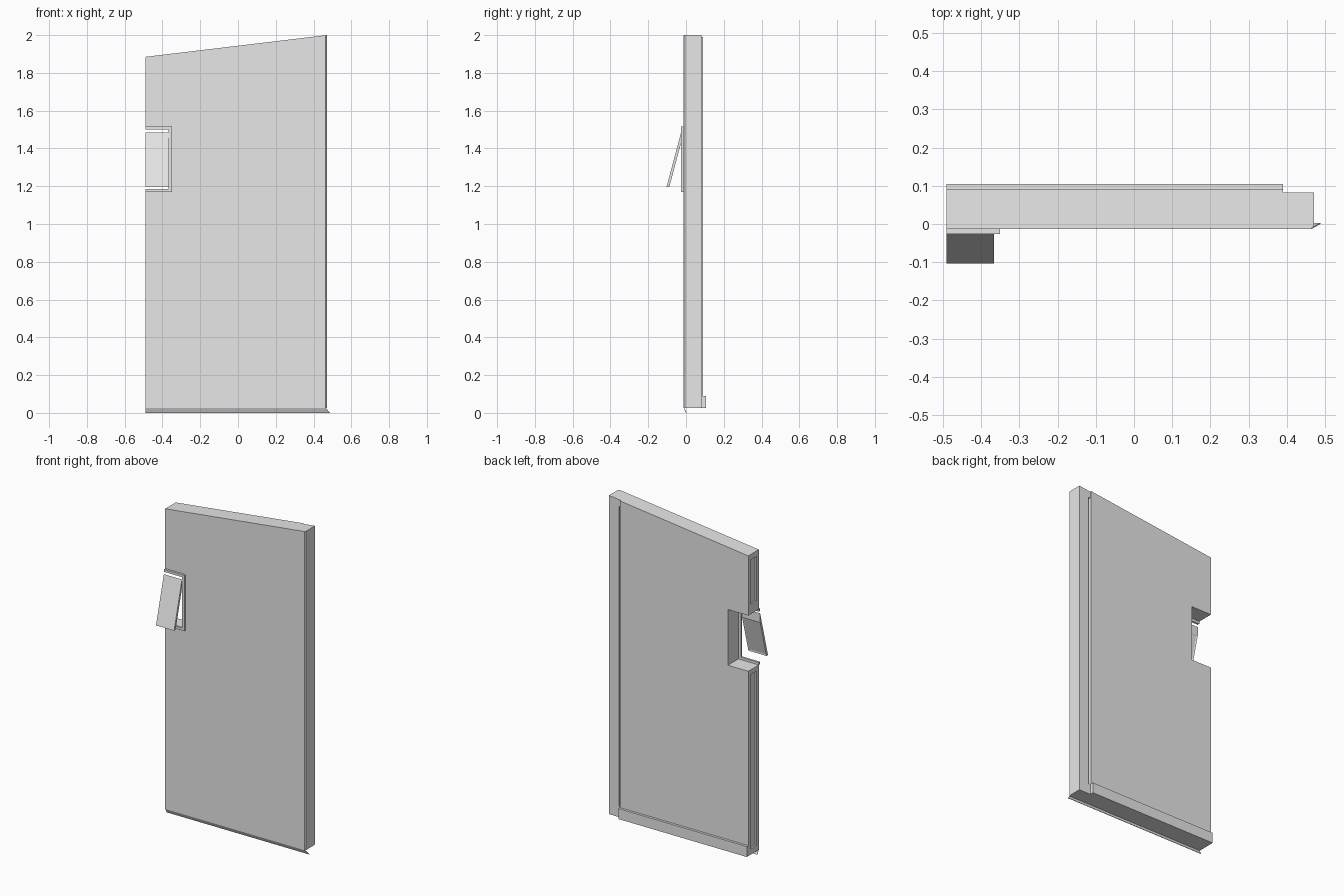
import bpy
import bmesh
from mathutils import Vector

cube = bpy.data.objects.get("Cube")
if cube:
    bpy.data.objects.remove(cube, do_unlink=True)

# One plain grey for the whole panel
grey = bpy.data.materials.new("light_grey")
grey.use_nodes = True
grey.diffuse_color = (0.8, 0.8, 0.8, 1)
grey.node_tree.nodes["Principled BSDF"].inputs["Base Color"].default_value = (0.8, 0.8, 0.8, 1)

LEFT, RIGHT, STEP = -0.49, 0.47, 0.39
FRONT, BACK = -0.0125, 0.082
NOTCH_X, NOTCH_LOW, NOTCH_HIGH = -0.35, 1.17, 1.515


def top_z(x):
    """Height of the sloping top edge."""
    return 1.885 + 0.115 * (x - LEFT) / (RIGHT - LEFT)


def prism(name, outline, start, end, axis="y"):
    """Extrude an (x, z) outline along y, or a (y, z) outline along x."""
    bm = bmesh.new()
    place = (lambda a, b: (a, start, b)) if axis == "y" else (lambda a, b: (start, a, b))
    face = bm.faces.new([bm.verts.new(place(a, b)) for a, b in outline])
    step = Vector((0, end - start, 0)) if axis == "y" else Vector((end - start, 0, 0))
    new = bmesh.ops.extrude_face_region(bm, geom=[face])["geom"]
    bmesh.ops.translate(bm, vec=step, verts=[v for v in new if isinstance(v, bmesh.types.BMVert)])
    bmesh.ops.recalc_face_normals(bm, faces=bm.faces)
    mesh = bpy.data.meshes.new(name)
    bm.to_mesh(mesh)
    bm.free()
    mesh.materials.append(grey)
    obj = bpy.data.objects.new(name, mesh)
    bpy.context.collection.objects.link(obj)
    return obj


def rect(a0, a1, z0, z1):
    return [(a0, z0), (a1, z0), (a1, z1), (a0, z1)]


def notched(x1, bottom):
    """Panel outline with a sloped top and a hatch notch in the right edge."""
    return [(LEFT, bottom), (x1, bottom), (x1, top_z(x1)), (LEFT, top_z(LEFT)),
            (LEFT, NOTCH_HIGH), (NOTCH_X, NOTCH_HIGH), (NOTCH_X, NOTCH_LOW), (LEFT, NOTCH_LOW)]


def cut(obj, cutter):
    mod = obj.modifiers.new("cut", "BOOLEAN")
    mod.operation, mod.solver, mod.object = "DIFFERENCE", "EXACT", cutter
    bpy.context.view_layer.objects.active = obj
    bpy.ops.object.modifier_apply(modifier=mod.name)
    bpy.data.objects.remove(cutter, do_unlink=True)


# Main slab with a softened outer front edge
slab = prism("main_slab", notched(RIGHT, 0.025), FRONT, BACK)
bm = bmesh.new()
bm.from_mesh(slab.data)
corner = [e for e in bm.edges if all(v.co.x > RIGHT - 0.001 and v.co.y < 0 for v in e.verts)]
bmesh.ops.bevel(bm, geom=corner, offset=0.007, segments=1, affect="EDGES")
bm.to_mesh(slab.data)
bm.free()

# Shallow recesses in the right edge and a seal groove beside the back panel
for low, high in ((0.06, NOTCH_LOW - 0.03), (NOTCH_HIGH + 0.06, 1.85)):
    cut(slab, prism("edge_cutter", rect(0.008, 0.068, low, high), LEFT - 0.05, LEFT + 0.01, "x"))
cut(slab, prism("groove_cutter", rect(STEP, STEP + 0.012, 0.09, 1.95), 0.055, BACK + 0.05))

# Back panel and bottom rail
prism("back_panel", notched(STEP, 0.025), BACK, 0.09)
prism("bottom_rail", rect(LEFT, STEP, 0.025, 0.09), 0.09, 0.105)

# Hatch frame, open on the right edge
prism("hatch_frame", [(LEFT, NOTCH_LOW), (NOTCH_X, NOTCH_LOW), (NOTCH_X, NOTCH_HIGH),
                      (LEFT, NOTCH_HIGH), (LEFT, 1.5), (-0.367, 1.5), (-0.367, 1.185),
                      (LEFT, 1.185)], -0.026, FRONT)

# Hatch flap, hinged at the top and swung outward
flap = prism("hatch_flap", [(-0.026, 1.485), (-0.103, 1.197), (-0.088, 1.197), (-0.026, 1.43)],
             LEFT, -0.366, "x")
bm = bmesh.new()
bm.from_mesh(flap.data)
inner = [f for f in bm.faces if f.normal.z < -0.1 and f.normal.y > 0.5]
bmesh.ops.inset_region(bm, faces=inner, thickness=0.012, depth=-0.003)
bm.to_mesh(flap.data)
bm.free()

# Thin weather lip under the front edge, overhanging the left end
lip = prism("weather_lip", [(FRONT, 0.026), (FRONT + 0.003, 0.026), (0.003, 0.0), (0.0, 0.0)],
            LEFT, 0.487, "x")
for v in lip.data.vertices:
    if v.co.x > 0 and v.co.z > 0.01:
        v.co.x = RIGHT - 0.005
